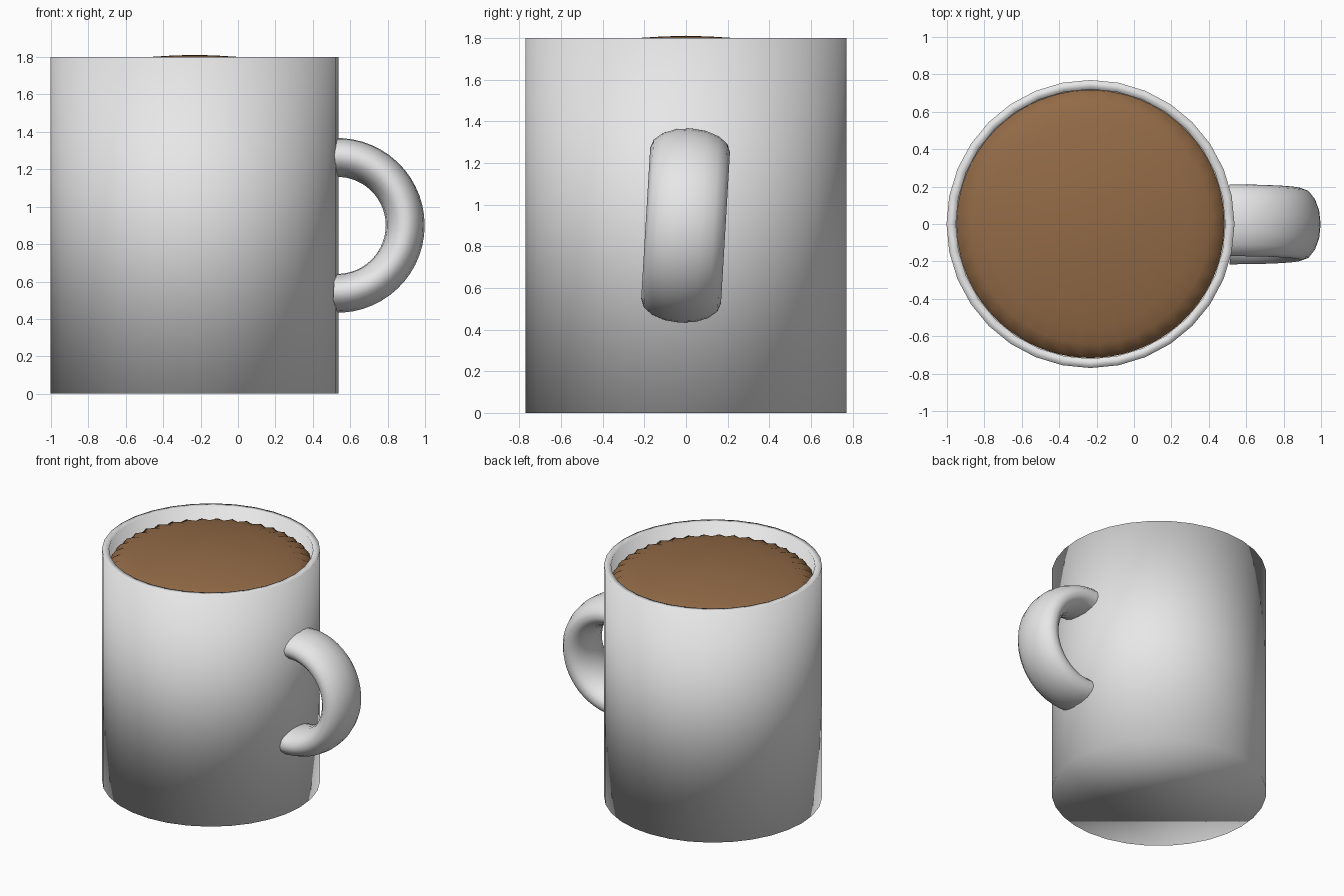
import bpy, bmesh, math
from mathutils import Matrix, Vector

if "Cube" in bpy.data.objects:
    bpy.data.objects.remove(bpy.data.objects["Cube"])

CX, SIDES = -0.2325, 32


def material(name, rgb):
    m = bpy.data.materials.new(name)
    m.diffuse_color = (*rgb, 1)
    m.use_nodes = True
    m.node_tree.nodes["Principled BSDF"].inputs["Base Color"].default_value = m.diffuse_color
    return m


def finish(bm, name, mat):
    bmesh.ops.recalc_face_normals(bm, faces=bm.faces)
    for f in bm.faces:
        f.smooth = True
    me = bpy.data.meshes.new(name)
    bm.to_mesh(me)
    bm.free()
    me.materials.append(mat)
    ob = bpy.data.objects.new(name, me)
    bpy.context.collection.objects.link(ob)
    return ob


def bridge(bm, a, b):
    n = len(a)
    for i in range(n):
        bm.faces.new((a[i], a[(i + 1) % n], b[(i + 1) % n], b[i]))


def ring(bm, r, z, n, ripple=0.0):
    # alternate vertices can be lifted / lowered for a rippled edge
    return [bm.verts.new((CX + r * math.cos(2 * math.pi * i / n),
                          r * math.sin(2 * math.pi * i / n),
                          z + (ripple if i % 2 else -ripple))) for i in range(n)]


white = material("glazed_white", (0.8, 0.8, 0.8))
brown = material("coffee_brown", (0.29, 0.145, 0.062))

# mug body: outside wall, rounded-shaded rim, inside wall and floor
bm = bmesh.new()
rings = [ring(bm, r, z, SIDES) for r, z in
         ((0.77, 0), (0.77, 1.8), (0.72, 1.8), (0.72, 0.08))]
for a, b in zip(rings, rings[1:]):
    bridge(bm, a, b)
bm.faces.new(rings[0])
bm.faces.new(rings[-1])
finish(bm, "mug_body", white)

# coffee: shallow dome with a rippled edge
bm = bmesh.new()
N = 80
profile = [(0.12, 1.808, 0), (0.25, 1.8, 0), (0.42, 1.779, 0.001),
           (0.55, 1.757, 0.003), (0.64, 1.735, 0.006),
           (0.69, 1.71, 0.011), (0.716, 1.67, 0.014)]
rings = [ring(bm, r, z, N, w) for r, z, w in profile]
for a, b in zip(rings, rings[1:]):
    bridge(bm, a, b)
top = bm.verts.new((CX, 0, 1.812))
for i in range(N):
    bm.faces.new((top, rings[0][i], rings[0][(i + 1) % N]))
ob = finish(bm, "coffee", brown)
if ob.data.polygons[0].normal.z < 0:
    ob.data.flip_normals()

# handle: half ring with an oval section, leaning slightly sideways
bm = bmesh.new()
rings = []
STEPS, SEC = 28, 16
for s in range(STEPS + 1):
    t = math.radians(-93 + 186 * s / STEPS)
    sec = []
    for k in range(SEC):
        p = 2 * math.pi * k / SEC
        rad = 0.364 + 0.104 * math.cos(p)
        sec.append(bm.verts.new((rad * math.cos(t), 0.192 * math.sin(p),
                                 rad * math.sin(t))))
    rings.append(sec)
for a, b in zip(rings, rings[1:]):
    bridge(bm, a, b)
bm.transform(Matrix.Translation(Vector((0.53, -0.002, 0.9)))
             @ Matrix.Rotation(math.radians(-3.4), 4, 'X'))
finish(bm, "handle", white)
